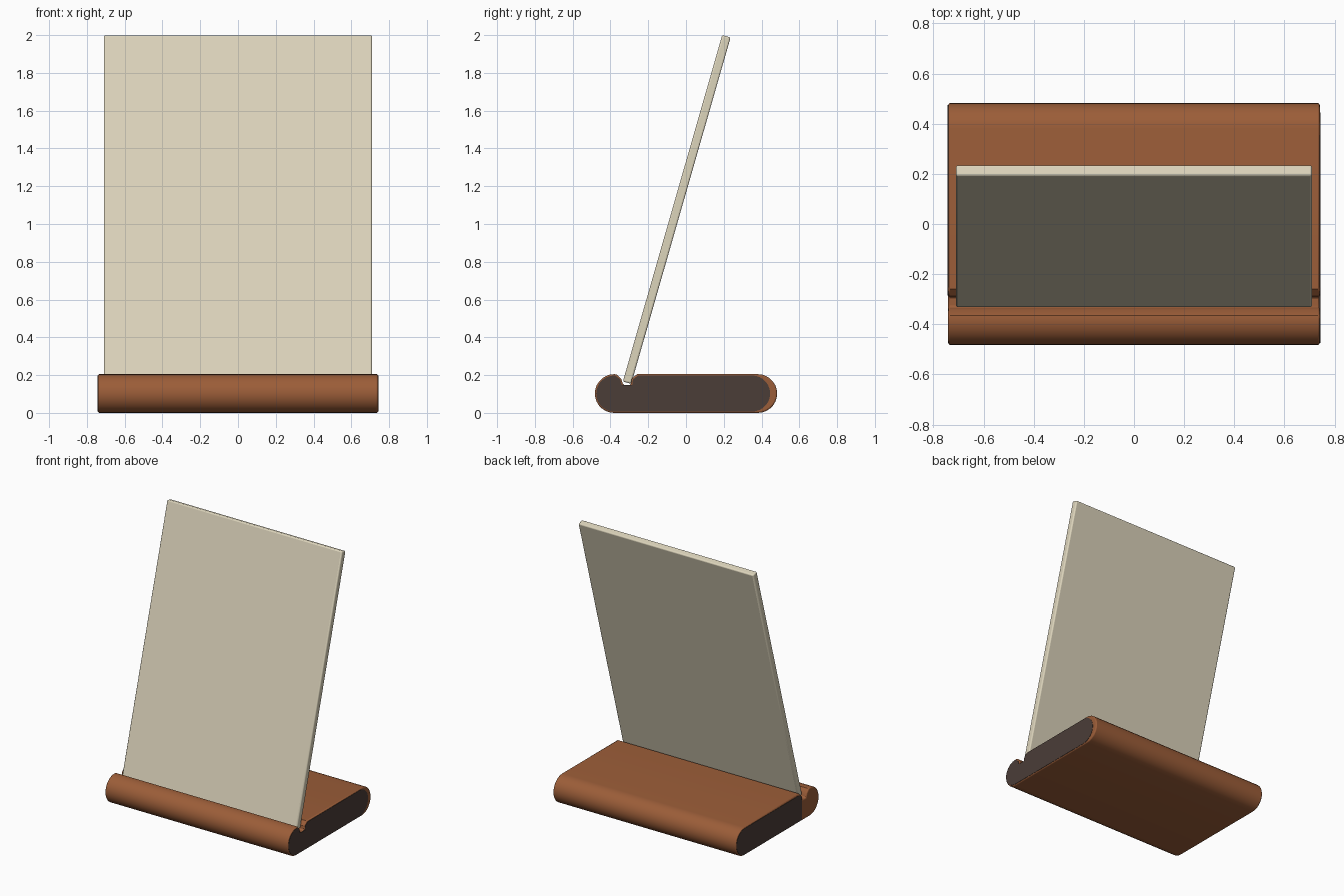
import bpy, bmesh
from math import sin, cos, pi, radians

if "Cube" in bpy.data.objects:
    bpy.data.objects.remove(bpy.data.objects["Cube"], do_unlink=True)


def material(name, rgb):
    m = bpy.data.materials.new(name)
    m.use_nodes = True
    m.diffuse_color = (*rgb, 1)
    m.node_tree.nodes["Principled BSDF"].inputs["Base Color"].default_value = (*rgb, 1)
    return m


wood = material("warm brown wood", (0.33, 0.11, 0.04))
end_grain = material("dark end grain", (0.07, 0.047, 0.039))
cream = material("cream board", (0.72, 0.66, 0.5))

MID, R = 0.1025, 0.1025


def arc(y, r, start, end, n=14):
    angles = [radians(start + (end - start) * i / n) for i in range(n + 1)]
    return [(y + r * cos(a), MID + r * sin(a)) for a in angles]


def outline(inset=0.0, back_y=0.38, front=True):
    """Side profile: rounded slab with a slot near the front."""
    r = R - inset
    back = arc(back_y, r, -90, 90)
    slot = [(-0.26 + inset, MID + r), (-0.288 + inset, 0.178), (-0.292 + inset, 0.148)]
    if not front:
        return back + slot + [(-0.292 + inset, MID - r)]
    lobe = [(-0.332 - inset, 0.148), (-0.342 - inset, 0.178), (-0.365 - inset, MID + r - 0.002)]
    return back + slot + lobe + arc(-0.38, r, 90, 270)


def finish(obj, mat, bevel=0.0):
    obj.data.materials.append(mat)
    if bevel:
        b = obj.modifiers.new("soft edges", "BEVEL")
        b.width, b.segments = bevel, 3
        b.limit_method, b.angle_limit = "ANGLE", radians(50)
    bpy.ops.object.select_all(action="DESELECT")
    obj.select_set(True)
    bpy.context.view_layer.objects.active = obj
    bpy.ops.object.shade_smooth_by_angle(angle=radians(35))


def extrude_x(name, points, x0, x1, mat, bevel=0.0):
    bm = bmesh.new()
    face = bm.faces.new([bm.verts.new((x0, y, z)) for y, z in points])
    new = bmesh.ops.extrude_face_region(bm, geom=[face])["geom"]
    bmesh.ops.translate(bm, vec=(x1 - x0, 0, 0),
                        verts=[v for v in new if isinstance(v, bmesh.types.BMVert)])
    bmesh.ops.recalc_face_normals(bm, faces=bm.faces)
    mesh = bpy.data.meshes.new(name)
    bm.to_mesh(mesh)
    bm.free()
    obj = bpy.data.objects.new(name, mesh)
    bpy.context.collection.objects.link(obj)
    finish(obj, mat, bevel)


# Slotted base and its dark ends
extrude_x("base", outline(), -0.741, 0.741, wood, 0.008)
extrude_x("left_end_grain", outline(0.007, back_y=0.35), 0.738, 0.743, end_grain)
extrude_x("right_end_grain", outline(0.007, front=False), -0.743, -0.738, end_grain)

# Board leaning back in the slot
tilt = radians(16)
length = 1.908
foot_y, foot_z = -0.312, 0.16
bpy.ops.mesh.primitive_cube_add(
    size=1,
    location=(0, foot_y + sin(tilt) * length / 2, foot_z + cos(tilt) * length / 2),
    rotation=(-tilt, 0, 0))
board = bpy.context.object
board.name = "leaning_board"
board.scale = (1.42, 0.046, length)
bpy.ops.object.transform_apply(location=False, rotation=False, scale=True)
finish(board, cream, 0.009)
